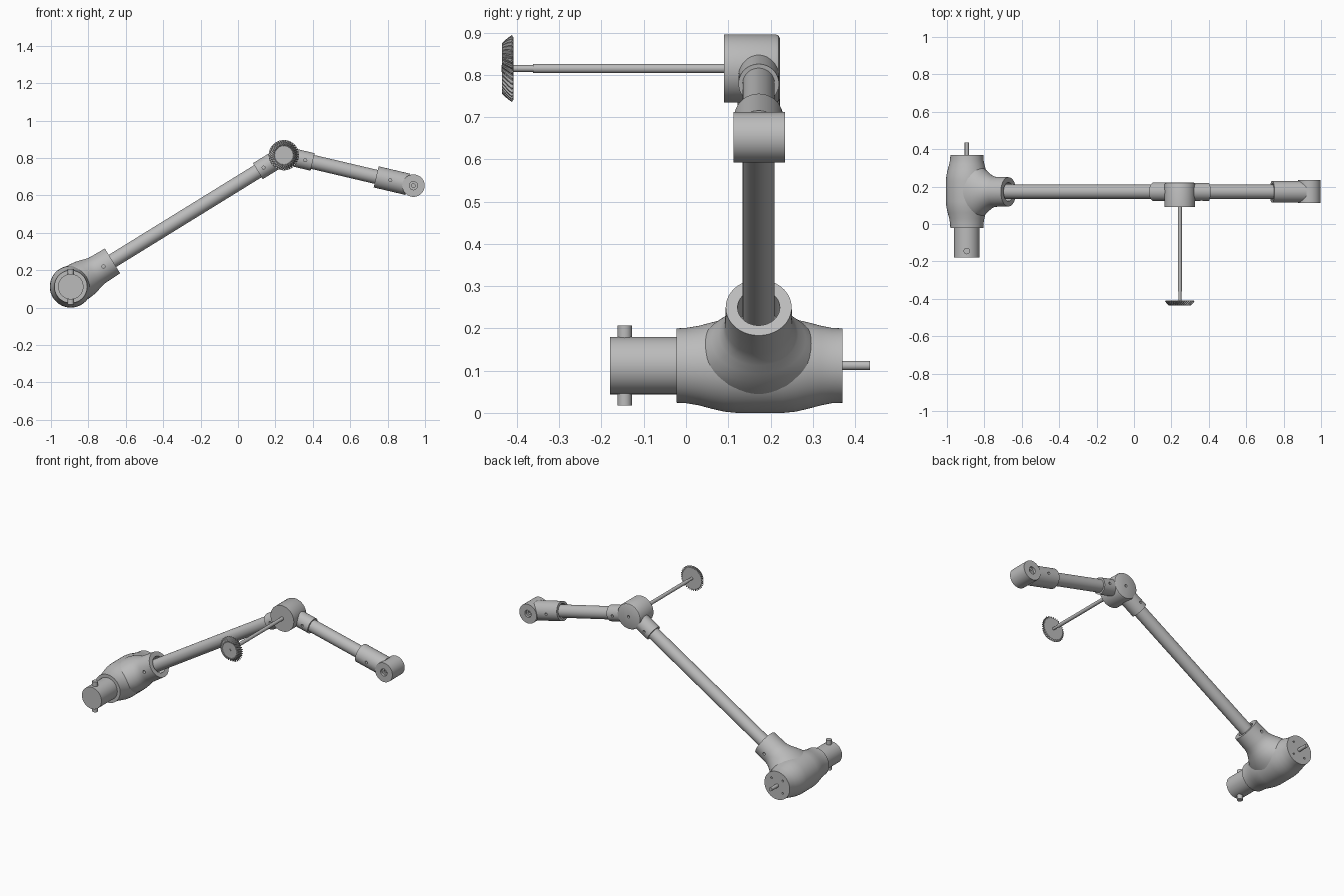
import bpy, bmesh
from math import sin, cos, pi, radians
from mathutils import Vector

if "Cube" in bpy.data.objects:
    bpy.data.objects.remove(bpy.data.objects["Cube"])

grey = bpy.data.materials.new("metal_grey")
grey.use_nodes = True
GREY = (0.5, 0.5, 0.5, 1)
grey.diffuse_color = GREY
grey.node_tree.nodes["Principled BSDF"].inputs["Base Color"].default_value = GREY

Y = Vector((0, 1, 0))
Z = Vector((0, 0, 1))


def finish(name, bm, smooth=True):
    bmesh.ops.recalc_face_normals(bm, faces=bm.faces)
    mesh = bpy.data.meshes.new(name)
    bm.to_mesh(mesh)
    bm.free()
    mesh.materials.append(grey)
    ob = bpy.data.objects.new(name, mesh)
    bpy.context.collection.objects.link(ob)
    shade(ob, smooth)
    return ob


def shade(ob, smooth=True):
    for p in ob.data.polygons:
        p.use_smooth = smooth
    if smooth:
        ob.data.set_sharp_from_angle(angle=radians(35))


def skin(bm, rings):
    """Bridge rings of vertices and cap both ends."""
    n = len(rings[0])
    for r0, r1 in zip(rings, rings[1:]):
        for i in range(n):
            j = (i + 1) % n
            bm.faces.new((r0[i], r0[j], r1[j], r1[i]))
    bm.faces.new(rings[0])
    bm.faces.new(rings[-1])


def loft(name, origin, axis, profile, sides=48):
    """Round sections (distance, radius[, second radius]) along an axis."""
    axis = axis.normalized()
    a = Vector((1, 0, 0)) if abs(axis.y) > 0.5 else Y
    b = axis.cross(a)
    bm = bmesh.new()
    rings = []
    for s, ra, *rest in profile:
        rb = rest[0] if rest else ra
        rings.append([bm.verts.new(origin + axis * s
                                   + a * ra * cos(2 * pi * i / sides)
                                   + b * rb * sin(2 * pi * i / sides))
                      for i in range(sides)])
    skin(bm, rings)
    return finish(name, bm)


def rod(name, origin, axis, s0, s1, r, sides=48):
    return loft(name, origin, axis, [(s0, r), (s1, r)], sides)


def drill(ob, origin, axis, s0, s1, r):
    """Cut a round hole and remove the cutter."""
    cutter = rod("drill_cutter", origin, axis, s0, s1, r, 20)
    cutter.hide_render = True
    mod = ob.modifiers.new("hole", 'BOOLEAN')
    mod.operation = 'DIFFERENCE'
    mod.solver = 'EXACT'
    mod.object = cutter
    bpy.context.view_layer.objects.active = ob
    bpy.ops.object.modifier_apply(modifier=mod.name)
    bpy.data.objects.remove(cutter)
    shade(ob)


# Joint centres
AXIS_Y = 0.172
base = Vector((-0.894, AXIS_Y, 0.112))
hub = Vector((0.245, AXIS_Y, 0.815))
head = Vector((0.938, AXIS_Y, 0.652))
lower_dir = (hub - base).normalized()
upper_dir = (head - hub).normalized()


def on_y(p):
    return Vector((p.x, 0, p.z))


# Base housing with bolt holes in the back face
body = loft("base_housing", on_y(base), Y,
            [(-0.022, 0.088), (0.0, 0.089), (0.03, 0.094), (0.06, 0.102),
             (0.09, 0.109), (0.12, 0.112), (0.23, 0.112), (0.26, 0.109),
             (0.29, 0.102), (0.32, 0.094), (0.345, 0.089), (0.37, 0.088)], 64)
for k in range(4):
    t = pi / 4 + k * pi / 2
    drill(body, on_y(base) + Vector((cos(t), 0, sin(t))) * 0.055, Y, 0.35, 0.4, 0.006)

# Branch socket flaring out of the housing, bored for the arm tube
socket = loft("base_socket", base, lower_dir,
              [(0.0, 0.165, 0.105), (0.06, 0.15, 0.104), (0.09, 0.133, 0.1),
               (0.115, 0.112, 0.094), (0.14, 0.094, 0.086), (0.16, 0.084, 0.081),
               (0.18, 0.08), (0.262, 0.078), (0.262, 0.05), (0.17, 0.05)], 64)
drill(socket, base + lower_dir * 0.205, Y, -0.12, 0.12, 0.009)

# Plug, locking pin and drive shaft of the base
rod("base_plug", on_y(base), Y, -0.18, 0.0, 0.068)
rod("locking_pin", Vector((base.x, -0.145, base.z)), Z, -0.095, 0.095, 0.017, 24)
rod("drive_shaft", on_y(base), Y, 0.36, 0.435, 0.011, 24)

# Arm tubes
rod("lower_arm_tube", base, lower_dir, 0.15, (hub - base).length, 0.038)
rod("upper_arm_tube", hub, upper_dir, 0.0, (head - hub).length - 0.1, 0.038)

# Elbow hub with its two sleeves
elbow = loft("elbow_hub", on_y(hub), Y,
             [(0.09, 0.081), (0.212, 0.081), (0.219, 0.078), (0.222, 0.072)], 64)
drill(elbow, on_y(hub), Y, 0.2, 0.24, 0.008)
for name, d, end, hole, r in (("lower_elbow_sleeve", -lower_dir, 0.163, 0.127, 0.05),
                              ("upper_elbow_sleeve", upper_dir, 0.158, 0.118, 0.048)):
    sleeve = rod(name, hub, d, 0.03, end, r)
    drill(sleeve, hub + d * hole, Y, -0.1, 0.1, 0.008)

# Wrist head with recessed ends, and its sleeve
loft("wrist_head", head, Y,
     [(-0.035, 0.01), (-0.045, 0.01), (-0.045, 0.022), (-0.06, 0.022), (-0.06, 0.06),
      (0.062, 0.06), (0.062, 0.022), (0.047, 0.022), (0.047, 0.01), (0.035, 0.01)])
wrist = loft("wrist_sleeve", head, -upper_dir,
             [(0.03, 0.058), (0.205, 0.058), (0.205, 0.044), (0.17, 0.044)])
drill(wrist, head - upper_dir * 0.127, Y, -0.1, 0.1, 0.008)

# Long spindle with a thin tip
loft("spindle", on_y(hub), Y,
     [(0.1, 0.011), (-0.362, 0.011), (-0.362, 0.008), (-0.437, 0.008)], 24)

# Spiral bevel gear: rings of roots and tips, twisted along the depth
TEETH = 36
bm = bmesh.new()
rings = []
for y, root, tip, twist in ((-0.408, 0.066, 0.073, 0), (-0.412, 0.069, 0.079, 0.02),
                            (-0.42, 0.063, 0.074, 0.08), (-0.428, 0.057, 0.067, 0.16),
                            (-0.436, 0.051, 0.059, 0.25), (-0.432, 0.049, 0.05, 0.25)):
    ring = []
    for i in range(TEETH * 4):
        t = 2 * pi * i / (TEETH * 4) + twist
        r = tip if i % 4 < 2 else root
        ring.append(bm.verts.new((hub.x + r * cos(t), y, hub.z + r * sin(t))))
    rings.append(ring)
skin(bm, rings)
finish("bevel_gear", bm, smooth=False)
